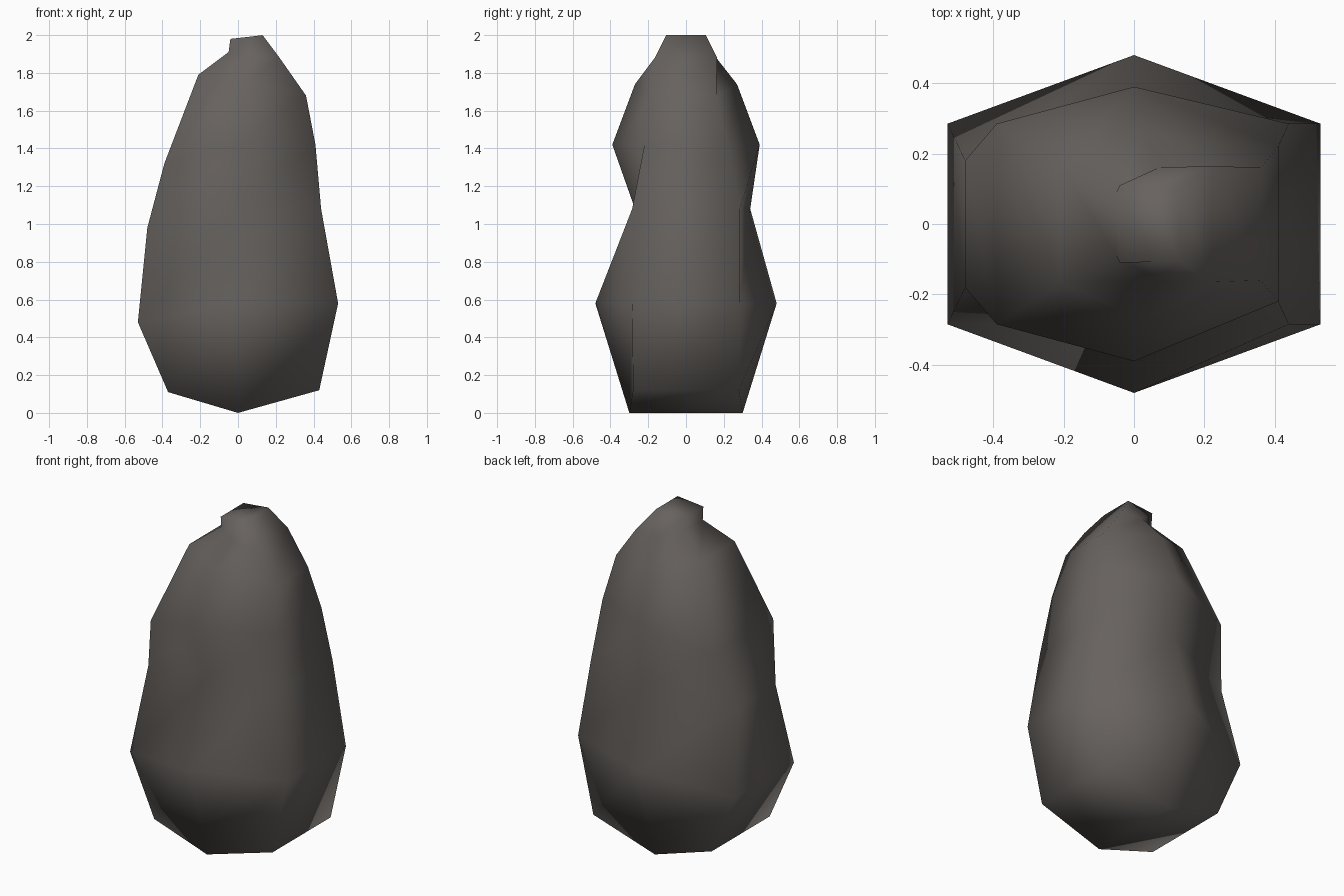
import bpy, bmesh

if "Cube" in bpy.data.objects:
    bpy.data.objects.remove(bpy.data.objects["Cube"])

# One warm dark grey for the stone
stone = bpy.data.materials.new("dark stone")
stone.diffuse_color = (0.135, 0.122, 0.113, 1)
stone.use_nodes = True
stone.node_tree.nodes["Principled BSDF"].inputs["Base Color"].default_value = stone.diffuse_color

# Six-sided rings, bottom to top:
# (right x, y, z), (middle x, front y, back y, z), (left x, y, z)
rings = [
    ((0.43, 0.28, 0.12), (0.00, 0.30, 0.30, 0.00), (-0.37, 0.28, 0.11)),
    ((0.53, 0.285, 0.58), (0.00, 0.48, 0.48, 0.58), (-0.53, 0.285, 0.48)),
    ((0.44, 0.285, 1.08), (0.00, 0.27, 0.34, 1.08), (-0.48, 0.18, 0.98)),
    ((0.41, 0.22, 1.42), (0.00, 0.39, 0.39, 1.42), (-0.39, 0.285, 1.32)),
    ((0.36, 0.16, 1.68), (0.03, 0.27, 0.27, 1.74), (-0.21, 0.17, 1.79)),
    ((0.22, 0.165, 1.88), (0.07, 0.16, 0.16, 1.88), (-0.05, 0.09, 1.91)),
    ((0.13, 0.105, 2.00), (0.05, 0.108, 0.108, 1.99), (-0.04, 0.11, 1.98)),
]

# Skin the rings into a closed boulder
bm = bmesh.new()
loops = []
for (rx, ry, rz), (mx, fy, by, mz), (lx, ly, lz) in rings:
    pts = [(rx, -ry, rz), (rx, ry, rz), (mx, by, mz),
           (lx, ly, lz), (lx, -ly, lz), (mx, -fy, mz)]
    loops.append([bm.verts.new(p) for p in pts])
for a, b in zip(loops, loops[1:]):
    for i in range(6):
        j = (i + 1) % 6
        bm.faces.new((a[i], a[j], b[j], b[i]))

# Bottom keel and top facets
for ring in (loops[0], loops[-1]):
    bm.faces.new((ring[0], ring[1], ring[2], ring[5]))
    bm.faces.new((ring[5], ring[2], ring[3], ring[4]))
bmesh.ops.recalc_face_normals(bm, faces=bm.faces)
for f in bm.faces:
    f.smooth = True

mesh = bpy.data.meshes.new("boulder")
bm.to_mesh(mesh)
bm.free()
mesh.materials.append(stone)
boulder = bpy.data.objects.new("boulder", mesh)
bpy.context.collection.objects.link(boulder)
